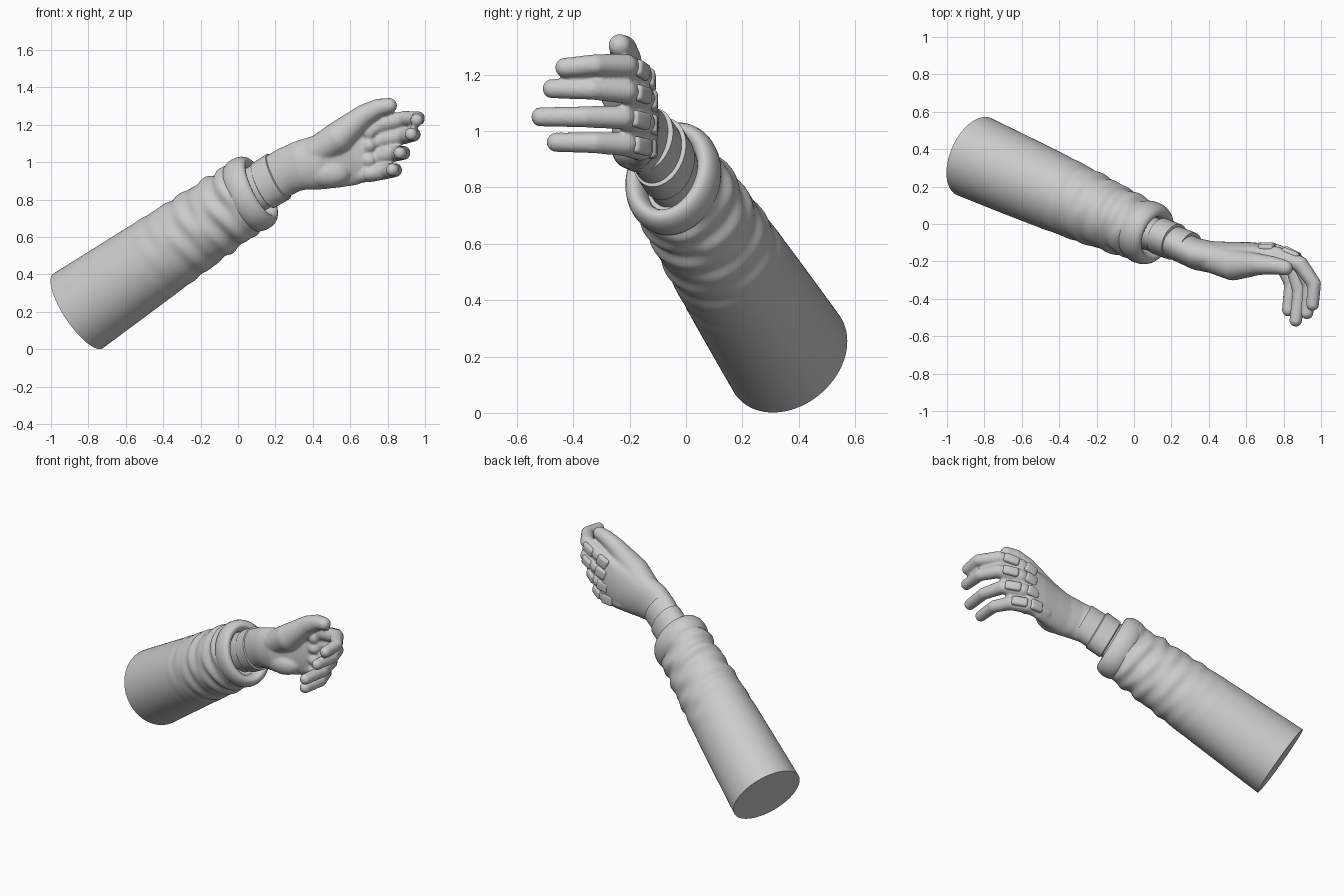
import bpy, bmesh, math
from mathutils import Vector, Matrix

if "Cube" in bpy.data.objects:
    bpy.data.objects.remove(bpy.data.objects["Cube"])

Z = Vector((0, 0, 1))


def basis(d):
    """Sideways and upward directions across an axis."""
    d = Vector(d).normalized()
    u = d.cross(Z).normalized()
    return d, u, u.cross(d)


def loft(bm, rings, n=40, close=False):
    """Skin a list of point loops; cap the ends or join them into a ring."""
    loops = [[bm.verts.new(p) for p in r] for r in rings]
    pairs = list(zip(loops, loops[1:])) + ([(loops[-1], loops[0])] if close else [])
    for a, b in pairs:
        for i in range(n):
            j = (i + 1) % n
            bm.faces.new((a[i], a[j], b[j], b[i]))
    if not close:
        bm.faces.new(loops[0][::-1])
        bm.faces.new(loops[-1])


def oval(c, d, hu, hv, n=40):
    d, u, v = basis(d)
    return [Vector(c) + u * hu * math.cos(math.tau * i / n) + v * hv * math.sin(math.tau * i / n)
            for i in range(n)]


def ball(bm, c, r, scale=(1, 1, 1)):
    m = Matrix.Translation(c) @ Matrix.Diagonal((*[r * s for s in scale], 1))
    bmesh.ops.create_uvsphere(bm, u_segments=20, v_segments=12, radius=1, matrix=m)


def limb(bm, pts, radii):
    """Chain of balls along a smoothed path, for fingers."""
    pts = [Vector(p) for p in pts]
    for k in range(len(pts) - 1):
        for s in range(8):
            t = s / 8
            ball(bm, pts[k].lerp(pts[k + 1], t), radii[k] * (1 - t) + radii[k + 1] * t)
    ball(bm, pts[-1], radii[-1])


def finish(name, bm, angle=40):
    bmesh.ops.recalc_face_normals(bm, faces=bm.faces)
    me = bpy.data.meshes.new(name)
    bm.to_mesh(me)
    bm.free()
    ob = bpy.data.objects.new(name, me)
    bpy.context.collection.objects.link(ob)
    bpy.ops.object.select_all(action='DESELECT')
    ob.select_set(True)
    bpy.context.view_layer.objects.active = ob
    bpy.ops.object.shade_smooth_by_angle(angle=math.radians(angle))
    return ob


# Sleeve: tapering oval tube with folds gathering towards the cuff
START, END = Vector((-0.855, 0.36, 0.205)), Vector((0.06, -0.045, 0.83))
d, u, v = basis(END - START)
N, M = 96, 110
rings = []
for k in range(M + 1):
    t = k / M
    hu = 0.225 - 0.035 * t - 0.035 * t ** 3
    hv = 0.24 - 0.045 * t
    fold = max(0, (t - 0.4) / 0.6) ** 1.2
    ring = []
    for i in range(N):
        a = math.tau * i / N
        w = math.sin(52 * t + 2.2 * math.sin(a + 0.6) + 0.8 * math.sin(3 * a))
        w += 0.6 * math.sin(83 * t - 2.0 * math.cos(a) + math.sin(2 * a + 1))
        r = 1 + fold * 0.045 * w
        ring.append(START.lerp(END, t) + u * hu * r * math.cos(a) + v * hv * r * math.sin(a))
    rings.append(ring)
bm = bmesh.new()
loft(bm, rings, N)
finish("sleeve", bm, 60)

# Cuff: thick rolled ring, tilted slightly towards the hand
CA = (0.82, -0.34, 0.44)
cd = Vector(CA).normalized()
bm = bmesh.new()
rings = []
for k in range(20):
    a = math.tau * k / 20
    off = 0.038 * math.cos(a)
    rings.append(oval(END + Vector((0.005, 0, 0)) + cd * 0.07 * math.sin(a), CA,
                      0.134 + off, 0.172 + off, 64))
loft(bm, rings, 64, close=True)
finish("cuff", bm, 60)

# Inner wrist and the glove band around it
bm = bmesh.new()
W = [((0.03, -0.03, 0.82), 0.092, 0.125), ((0.30, -0.13, 0.97), 0.088, 0.122)]
loft(bm, [oval(c, CA, a, b) for c, a, b in W])
finish("inner_wrist", bm)
bm = bmesh.new()
W = [((0.13, -0.062, 0.872), 0.09, 0.12), ((0.135, -0.064, 0.875), 0.1, 0.134),
     ((0.215, -0.095, 0.924), 0.1, 0.136), ((0.22, -0.097, 0.927), 0.09, 0.12)]
loft(bm, [oval(c, CA, a, b) for c, a, b in W])
finish("glove_band", bm)

# Fingers as joint paths: index, middle, ring, little
FINGERS = [
    [(.60, -.155, 1.13), (.76, -.165, 1.20), (.89, -.215, 1.232), (.963, -.32, 1.235), (.955, -.43, 1.225)],
    [(.60, -.15, 1.07), (.77, -.155, 1.12), (.89, -.215, 1.14), (.94, -.33, 1.148), (.925, -.475, 1.15)],
    [(.60, -.15, 1.00), (.75, -.155, 1.03), (.85, -.225, 1.048), (.885, -.36, 1.05), (.865, -.515, 1.05)],
    [(.58, -.15, .93), (.71, -.16, .94), (.795, -.215, .953), (.84, -.32, .958), (.825, -.46, .96)]]
RADII = [.044, .046, .043, .038, .035]

# Glove: wrist, palm, thumb and fingers fused into one skin
bm = bmesh.new()
PALM = [((.19, -.088, .912), CA, .088, .126), ((.26, -.125, .955), (.9, -.25, .36), .085, .125),
        ((.33, -.16, .982), (1, -.15, .22), .085, .132), ((.42, -.178, .998), (1, 0, .12), .086, .145),
        ((.52, -.168, 1.015), (1, 0, .1), .072, .152), ((.62, -.155, 1.035), (1, 0, .08), .058, .158),
        ((.70, -.152, 1.06), (1, 0, .05), .048, .155), ((.735, -.152, 1.07), (1, 0, .05), .03, .13)]
loft(bm, [oval(c, ax, a, b) for c, ax, a, b in PALM])
for f in FINGERS:
    limb(bm, f, RADII)
limb(bm, [(.41, -.18, 1.05), (.53, -.218, 1.13), (.67, -.215, 1.25), (.75, -.222, 1.292), (.81, -.235, 1.303)],
     [.08, .085, .058, .048, .041])
ball(bm, (.48, -.2, .94), 1, (.12, .065, .075))
for z in (1.16, 1.09, 1.01, .94):
    ball(bm, (.70, -.182, z), .04)
glove = finish("glove", bm)
rm = glove.modifiers.new("fuse", 'REMESH')
rm.mode = 'VOXEL'
rm.voxel_size = 0.0085
rm.use_smooth_shade = True
sm = glove.modifiers.new("soften", 'SMOOTH')
sm.factor = 0.5
sm.iterations = 5


# Raised pads on the knuckles and first finger joints
def pad(bm, c, d, n, size):
    d = d.normalized()
    s = d.cross(n).normalized()
    n = s.cross(d)
    m = Matrix((d, s, n)).transposed().to_4x4()
    m = Matrix.Translation(c) @ m @ Matrix.Diagonal((*size, 1))
    vs = bmesh.ops.create_cube(bm, size=1, matrix=m)['verts']
    es = list({e for w in vs for e in w.link_edges})
    bmesh.ops.bevel(bm, geom=es, offset=0.016, segments=4, profile=0.5, affect='EDGES')


bm = bmesh.new()
for f in FINGERS:
    p = [Vector(q) for q in f]
    for a, b, t, size in ((p[0], p[1], .68, (.085, .07, .036)), (p[1], p[2], .5, (.1, .06, .036))):
        seg = b - a
        n = Z.cross(seg).normalized()
        pad(bm, a.lerp(b, t) + n * 0.036, seg, n, size)
finish("finger_pads", bm)
